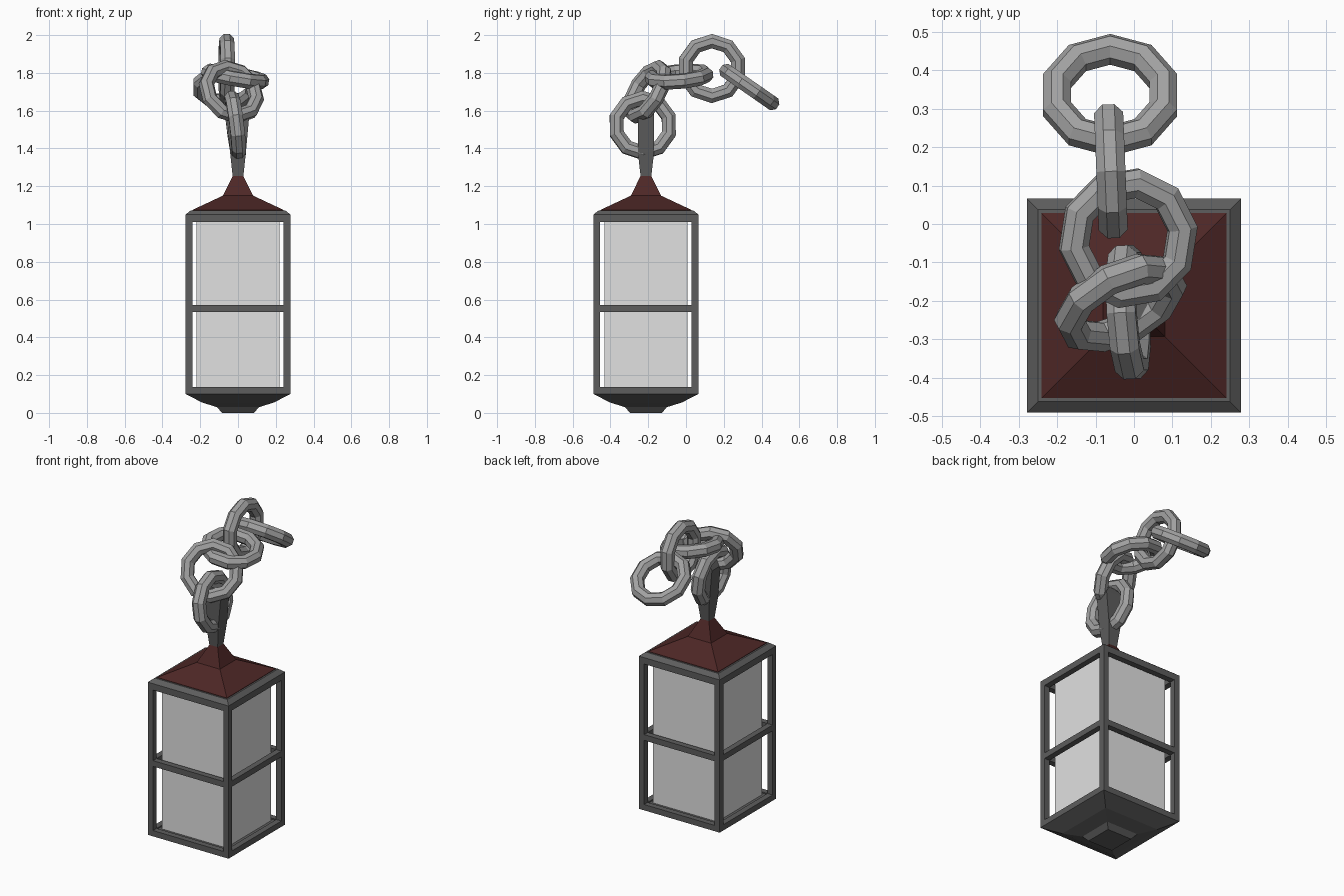
import bpy, bmesh, math
from mathutils import Vector

if "Cube" in bpy.data.objects:
    bpy.data.objects.remove(bpy.data.objects["Cube"])

CY = -0.212      # lantern axis in y
H = 0.278        # half width of the cage
B = 0.036        # bar thickness


def material(name, rgb):
    m = bpy.data.materials.new(name)
    m.diffuse_color = (*rgb, 1)
    m.use_nodes = True
    m.node_tree.nodes["Principled BSDF"].inputs["Base Color"].default_value = m.diffuse_color
    return m


iron = material("dark_iron", (0.11, 0.11, 0.11))
steel = material("chain_steel", (0.36, 0.36, 0.36))
red = material("dark_red_roof", (0.075, 0.02, 0.019))
glass = material("pale_glass", (0.75, 0.75, 0.75))


def finish(bm, name, mat):
    bmesh.ops.recalc_face_normals(bm, faces=bm.faces)
    me = bpy.data.meshes.new(name)
    bm.to_mesh(me)
    bm.free()
    me.materials.append(mat)
    ob = bpy.data.objects.new(name, me)
    bpy.context.collection.objects.link(ob)
    return ob


def add_box(bm, lo, hi):
    vs = bmesh.ops.create_cube(bm, size=1)["verts"]
    lo, hi = Vector(lo), Vector(hi)
    for v in vs:
        v.co = (lo + hi) / 2 + v.co * (hi - lo)


def square_loft(name, mat, profile):
    """Stack of rectangles (half x, half y, z) joined and capped."""
    bm = bmesh.new()
    rings = [[bm.verts.new((sx * hx, CY + sy * hy, z))
              for sx, sy in ((-1, -1), (1, -1), (1, 1), (-1, 1))]
             for hx, hy, z in profile]
    for a, b in zip(rings, rings[1:]):
        for i in range(4):
            j = (i + 1) % 4
            bm.faces.new((a[i], a[j], b[j], b[i]))
    bm.faces.new(rings[0])
    bm.faces.new(rings[-1])
    return finish(bm, name, mat)


def chain_link(name, centre, normal, major=0.145, minor=0.041, n=10, m=8):
    """Low-poly round link lying across the given normal."""
    bm = bmesh.new()
    rings = []
    for i in range(n):
        a = math.tau * (i + 0.5) / n
        ring = []
        for k in range(m):
            t = math.tau * (k + 0.5) / m
            r = major + minor * math.cos(t)
            ring.append(bm.verts.new((r * math.cos(a), r * math.sin(a), minor * math.sin(t))))
        rings.append(ring)
    for i in range(n):
        p, q = rings[i], rings[(i + 1) % n]
        for k in range(m):
            bm.faces.new((p[k], q[k], q[(k + 1) % m], p[(k + 1) % m]))
    ob = finish(bm, name, steel)
    ob.location = centre
    ob.rotation_euler = Vector(normal).to_track_quat("Z", "Y").to_euler()


# corner posts
bm = bmesh.new()
for sx in (-1, 1):
    for sy in (-1, 1):
        x, y = sx * (H - B / 2), CY + sy * (H - B / 2)
        add_box(bm, (x - B / 2, y - B / 2, 0.10), (x + B / 2, y + B / 2, 1.05))
finish(bm, "corner_posts", iron)

# horizontal bars: bottom, middle and top belts
bm = bmesh.new()
L = H - B
for z0 in (0.10, 0.535, 1.01):
    for s in (-1, 1):
        c = s * (H - B / 2)
        add_box(bm, (-L, CY + c - B / 2, z0), (L, CY + c + B / 2, z0 + B))
        add_box(bm, (c - B / 2, CY - L, z0), (c + B / 2, CY + L, z0 + B))
finish(bm, "cage_bars", iron)

# bevelled rim, roof, base and hanger
square_loft("roof_rim", iron, [(H, H, 1.04), (H, H, 1.05), (0.25, 0.25, 1.072)])
square_loft("roof", red, [(0.24, 0.24, 1.065), (0.24, 0.24, 1.075), (0.08, 0.08, 1.15),
                          (0.028, 0.028, 1.255)])
square_loft("base", iron, [(0.085, 0.085, 0.0), (0.11, 0.11, 0.03), (0.19, 0.19, 0.055),
                           (H, H, 0.10), (0.24, 0.24, 0.13)])
square_loft("hanger", iron, [(0.028, 0.028, 1.25), (0.042, 0.043, 1.38), (0.06, 0.043, 1.58),
                             (0.035, 0.035, 1.62)])

# glass box
square_loft("glass", glass, [(0.22, 0.22, 0.13), (0.22, 0.22, 1.045)])

# chain, from the lantern to the free end
for i, (c, nrm) in enumerate([
    ((-0.015, -0.229, 1.522), (1, 0.06, 0.12)),
    ((-0.035, -0.205, 1.70), (0.40, -0.77, 0.46)),
    ((-0.015, -0.037, 1.78), (0.18, -0.09, 1)),
    ((-0.060, 0.137, 1.823), (1, 0.04, 0)),
    ((-0.062, 0.335, 1.725), (0, 0.57, 0.82)),
]):
    chain_link(f"chain_link_{i + 1}", c, nrm)
